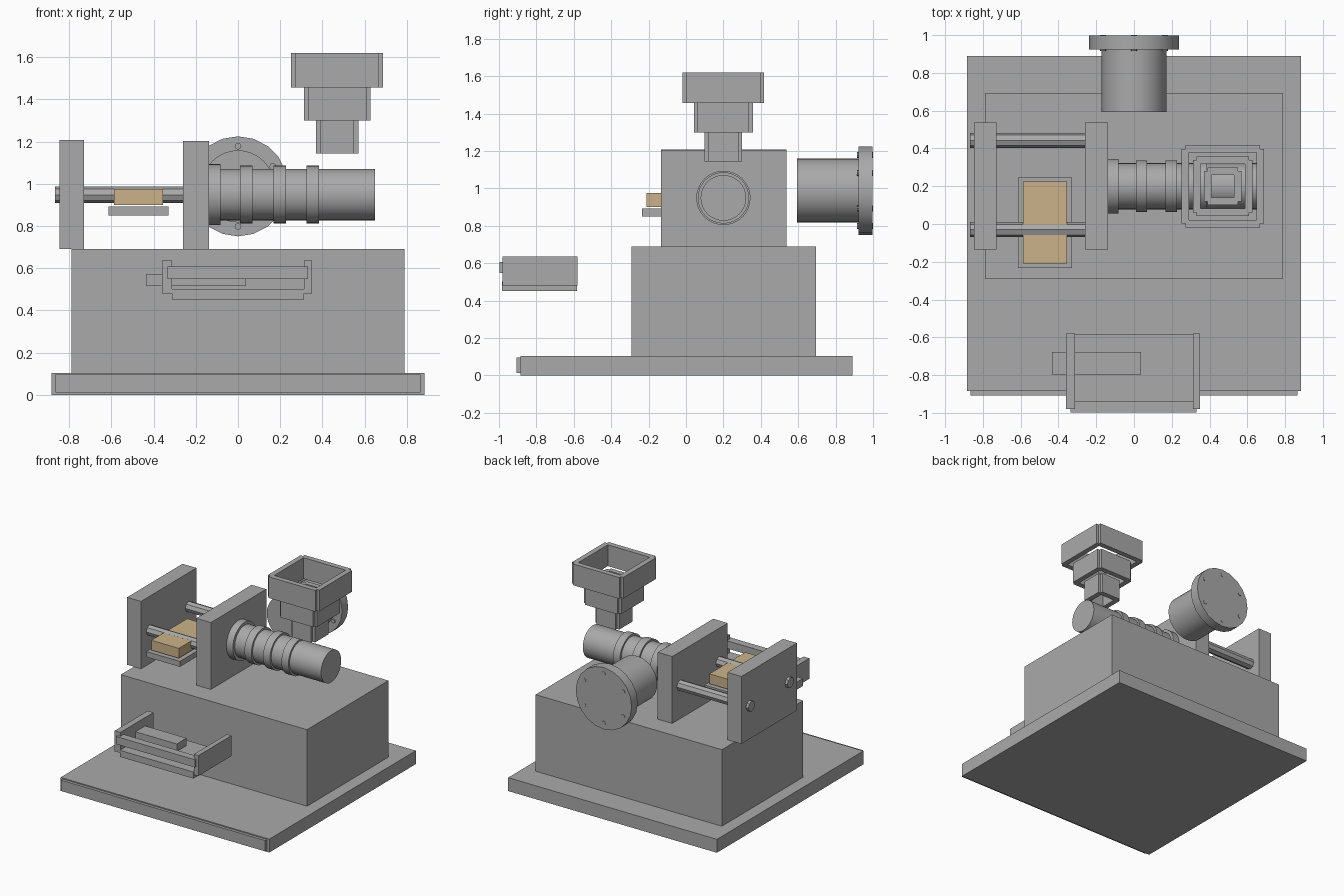
import bpy
import math
from mathutils import Vector

cube = bpy.data.objects.get("Cube")
if cube:
    bpy.data.objects.remove(cube, do_unlink=True)


def material(name, rgb):
    mat = bpy.data.materials.new(name)
    mat.use_nodes = True
    mat.diffuse_color = (*rgb, 1)
    mat.node_tree.nodes["Principled BSDF"].inputs["Base Color"].default_value = (*rgb, 1)
    return mat


GREY = material("machine grey", (0.4, 0.4, 0.4))
TAN = material("mould tan", (0.6, 0.45, 0.25))


def box(name, x, y, z, mat=GREY):
    """Box given by its (low, high) range on each axis."""
    spans = (x, y, z)
    bpy.ops.mesh.primitive_cube_add(size=1, location=[(a + b) / 2 for a, b in spans])
    ob = bpy.context.object
    ob.name = name
    ob.scale = [b - a for a, b in spans]
    bpy.ops.object.transform_apply(location=False, rotation=False, scale=True)
    ob.data.materials.append(mat)
    return ob


def rod(name, start, end, radius, sides=32):
    """Cylinder between two points, smooth with sharp rims."""
    start, end = Vector(start), Vector(end)
    axis = end - start
    bpy.ops.mesh.primitive_cylinder_add(vertices=sides, radius=radius, depth=axis.length,
                                        location=(start + end) / 2)
    ob = bpy.context.object
    ob.name = name
    ob.rotation_euler = axis.to_track_quat('Z', 'Y').to_euler()
    ob.data.materials.append(GREY)
    bpy.ops.object.shade_smooth_by_angle(angle=math.radians(35))
    return ob


# Base, its front strip and the machine body
box("base_plate", (-0.885, 0.885), (-0.885, 0.89), (0, 0.103))
box("base_front_strip", (-0.866, 0.866), (-0.907, -0.88), (0.012, 0.095))
box("machine_body", (-0.79, 0.79), (-0.292, 0.694), (0.1, 0.69))

# Clamping platens and tie bars
box("fixed_end_platen", (-0.847, -0.729), (-0.134, 0.538), (0.69, 1.207))
box("moving_platen", (-0.26, -0.137), (-0.134, 0.538), (0.69, 1.203))
for name, y in (("front_tie_bar", -0.03), ("rear_tie_bar", 0.443)):
    rod(name, (-0.867, y, 0.948), (-0.2, y, 0.948), 0.04, 8)

# Mould block on its carrier
box("mould_block", (-0.588, -0.355), (-0.21, 0.224), (0.9, 0.976), TAN)
box("mould_carrier", (-0.613, -0.329), (-0.234, 0.246), (0.85, 0.892))

# Barrel with heater bands
BY, BZ = 0.2, 0.949
rod("barrel", (-0.2, BY, BZ), (0.65, BY, BZ), 0.122)
rod("barrel_flange", (-0.2, BY, BZ), (-0.083, BY, BZ), 0.145)
for i, x in enumerate((0.01, 0.168, 0.324)):
    rod(f"heater_band_{i + 1}", (x, BY, BZ), (x + 0.059, BY, BZ), 0.137)

# Hopper: three open square tiers, each made of four walls
HX, HY, T = 0.47, 0.2, 0.02
for tier, w, low, high in (("top", 0.198, 1.457, 1.62), ("middle", 0.138, 1.3, 1.457),
                           ("bottom", 0.08, 1.143, 1.3)):
    for side, name in ((-1, "low"), (1, "high")):
        cx, cy = HX + side * w, HY + side * w
        box(f"hopper_{tier}_x_wall_{name}", (cx - T, cx + T), (HY - w, HY + w), (low, high))
        box(f"hopper_{tier}_y_wall_{name}", (HX - w, HX + w), (cy - T, cy + T), (low, high))

# Rear motor with bolted flange
MZ = 0.988
rod("motor", (0, 0.593, MZ), (0, 0.995, MZ), 0.171)
rod("motor_flange", (0, 0.923, MZ), (0, 0.997, MZ), 0.237, 20)
for i in range(6):
    a = math.radians(30 + 60 * i)
    x, z = 0.19 * math.cos(a), MZ + 0.19 * math.sin(a)
    rod(f"flange_bolt_{i + 1}", (x, 0.915, z), (x, 1.0, z), 0.016, 8)

# Delivery tray with a loose part in it
box("tray_floor", (-0.312, 0.312), (-0.985, -0.583), (0.452, 0.502))
box("tray_front_rail", (-0.335, 0.332), (-0.998, -0.94), (0.548, 0.607))
for name, x in (("right", (-0.36, -0.312)), ("left", (0.312, 0.35))):
    box(f"tray_{name}_side", x, (-0.98, -0.58), (0.48, 0.637))
box("tray_part", (-0.435, 0.038), (-0.796, -0.678), (0.515, 0.572))
